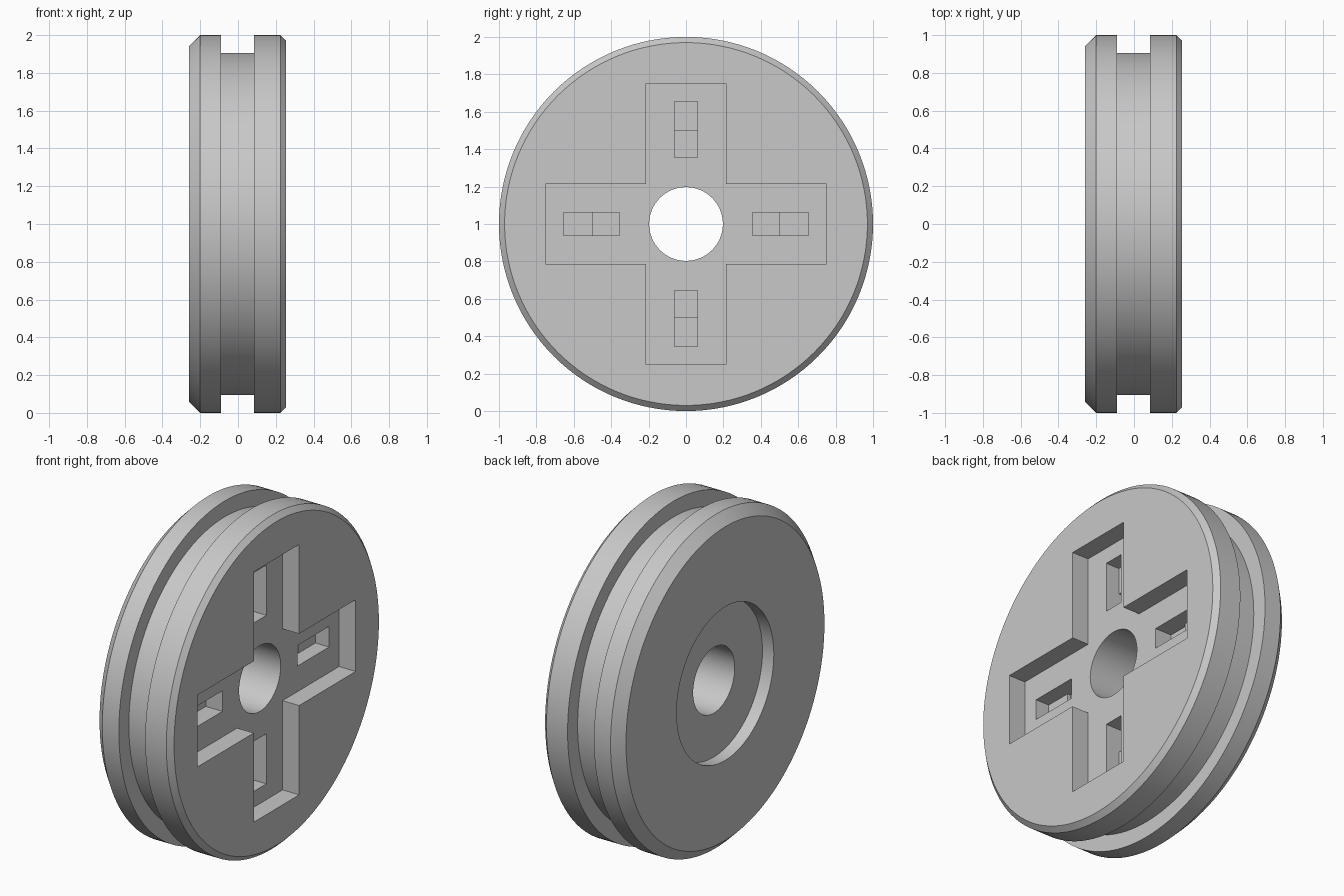
import bpy
import bmesh
import math
from mathutils import Matrix, Vector

if "Cube" in bpy.data.objects:
    bpy.data.objects.remove(bpy.data.objects["Cube"])

SEGMENTS = 128
CENTRE = Vector((0, 0, 1))

grey = bpy.data.materials.new("light_grey")
grey.diffuse_color = (0.58, 0.58, 0.58, 1)
grey.use_nodes = True
grey.node_tree.nodes["Principled BSDF"].inputs["Base Color"].default_value = grey.diffuse_color


def make_object(name, bm):
    bmesh.ops.recalc_face_normals(bm, faces=bm.faces)
    mesh = bpy.data.meshes.new(name)
    bm.to_mesh(mesh)
    bm.free()
    mesh.materials.append(grey)
    obj = bpy.data.objects.new(name, mesh)
    bpy.context.collection.objects.link(obj)
    return obj


def prism(bm, outline, x0, x1, turn=0.0):
    """Extrude a (y, z) outline along x, turned about the axle."""
    rot = Matrix.Rotation(turn, 3, 'X')
    verts = [bm.verts.new(CENTRE + rot @ Vector((x0, y, z))) for y, z in outline]
    face = bm.faces.new(verts)
    ext = bmesh.ops.extrude_face_region(bm, geom=[face])
    moved = [v for v in ext['geom'] if isinstance(v, bmesh.types.BMVert)]
    bmesh.ops.translate(bm, vec=(x1 - x0, 0, 0), verts=moved)


# Wheel body: closed (x, radius) section with groove, chamfers, bore and back recess
section = [(-0.26, 0.94), (-0.20, 1.0), (-0.09, 1.0), (-0.09, 0.905),
           (0.085, 0.905), (0.085, 1.0), (0.225, 1.0), (0.255, 0.97),
           (0.255, 0.197), (-0.185, 0.197), (-0.185, 0.46), (-0.26, 0.46)]
bm = bmesh.new()
rings = []
for i in range(SEGMENTS):
    a = 2 * math.pi * i / SEGMENTS
    rings.append([bm.verts.new((x, r * math.sin(a), 1 + r * math.cos(a)))
                  for x, r in section])
n = len(section)
for i in range(SEGMENTS):
    a, b = rings[i], rings[(i + 1) % SEGMENTS]
    for j in range(n):
        k = (j + 1) % n
        bm.faces.new((a[j], a[k], b[k], b[j]))
wheel = make_object("wheel", bm)

# Cross-shaped pocket cutter
W, L = 0.215, 0.75
cross = [(W, W), (W, L), (-W, L), (-W, W), (-L, W), (-L, -W),
         (-W, -W), (-W, -L), (W, -L), (W, -W), (L, -W), (L, W)]
bm = bmesh.new()
prism(bm, cross, 0.145, 0.35)
cutters = [make_object("cross_cutter", bm)]

# Stepped slot cutters, one pair of depths in each arm
for name, r0, r1, floor in (("slot_cutter", 0.355, 0.655, 0.055),
                            ("slot_step_cutter", 0.355, 0.496, 0.035)):
    bm = bmesh.new()
    for i in range(4):
        h = 0.0615
        prism(bm, [(-h, r0), (h, r0), (h, r1), (-h, r1)], floor, 0.2,
              i * math.pi / 2)
    cutters.append(make_object(name, bm))

# Cut the pockets, then discard the cutters
bpy.context.view_layer.objects.active = wheel
wheel.select_set(True)
for cutter in cutters:
    cutter.hide_render = True
    mod = wheel.modifiers.new(cutter.name, 'BOOLEAN')
    mod.operation = 'DIFFERENCE'
    mod.solver = 'EXACT'
    mod.object = cutter
    bpy.ops.object.modifier_apply(modifier=mod.name)
    bpy.data.objects.remove(cutter)

bpy.ops.object.shade_smooth_by_angle(angle=math.radians(25))
